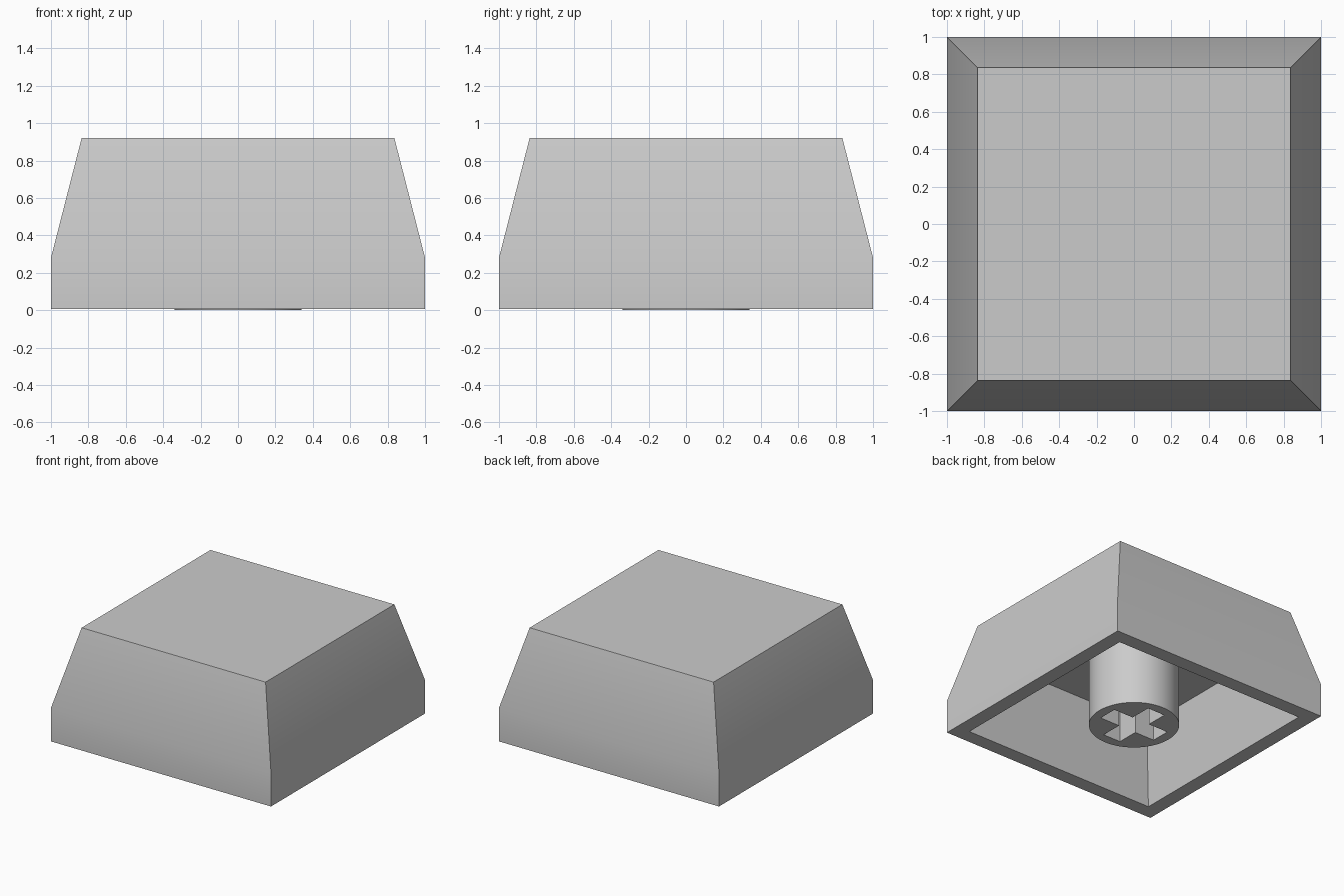
import bpy, bmesh, math

cube = bpy.data.objects.get("Cube")
if cube:
    bpy.data.objects.remove(cube, do_unlink=True)

# Single grey plastic
plastic = bpy.data.materials.new("grey_plastic")
plastic.use_nodes = True
colour = (0.6, 0.6, 0.6, 1)
plastic.diffuse_color = colour
plastic.node_tree.nodes["Principled BSDF"].inputs["Base Color"].default_value = colour

CEILING = 0.64


def finish(name, bm):
    """Turn a bmesh into a shaded object."""
    bmesh.ops.recalc_face_normals(bm, faces=bm.faces)
    mesh = bpy.data.meshes.new(name)
    bm.to_mesh(mesh)
    bm.free()
    mesh.materials.append(plastic)
    obj = bpy.data.objects.new(name, mesh)
    bpy.context.collection.objects.link(obj)
    bpy.ops.object.select_all(action='DESELECT')
    obj.select_set(True)
    bpy.context.view_layer.objects.active = obj
    bpy.ops.object.shade_smooth_by_angle(angle=math.radians(30))
    return obj


# Hollow cap: square rings from the top, down the outside, up the inside
bm = bmesh.new()
profile = [(0.836, 0.92), (1, 0.28), (1, 0.005), (0.88, 0.005), (0.79, CEILING)]
corners = [(-1, -1), (1, -1), (1, 1), (-1, 1)]
rings = [[bm.verts.new((x * w, y * w, z)) for x, y in corners] for w, z in profile]
bm.faces.new(rings[0])
bm.faces.new(rings[-1])
for upper, lower in zip(rings, rings[1:]):
    for i in range(4):
        j = (i + 1) % 4
        bm.faces.new((upper[i], upper[j], lower[j], lower[i]))
finish("cap_shell", bm)

# Round stem with a cross-shaped socket
bm = bmesh.new()
SEGMENTS, RADIUS = 64, 0.34
ARM, HALF = 0.26, 0.08
circle = [(RADIUS * math.cos(math.tau * i / SEGMENTS),
           RADIUS * math.sin(math.tau * i / SEGMENTS)) for i in range(SEGMENTS)]
cross = []
for turn in range(4):
    c, s = [(1, 0), (0, 1), (-1, 0), (0, -1)][turn]
    for x, y in [(ARM, -HALF), (ARM, HALF), (HALF, HALF)]:
        cross.append((x * c - y * s, x * s + y * c))
for outline in (circle, cross):
    loop = [bm.verts.new((x, y, 0)) for x, y in outline]
    for a, b in zip(loop, loop[1:] + loop[:1]):
        bm.edges.new((a, b))
bmesh.ops.triangle_fill(bm, edges=bm.edges[:], use_beauty=True, normal=(0, 0, -1))
# Drop any fill inside the socket
inside = [f for f in bm.faces
          if min(abs(f.calc_center_median().x), abs(f.calc_center_median().y)) < HALF - 0.001
          and max(abs(f.calc_center_median().x), abs(f.calc_center_median().y)) < ARM - 0.001
          and all(v.co.length < RADIUS - 0.01 for v in f.verts)]
bmesh.ops.delete(bm, geom=inside, context='FACES_ONLY')
base = bm.faces[:]
result = bmesh.ops.extrude_face_region(bm, geom=base, use_keep_orig=True)
top = [v for v in result["geom"] if isinstance(v, bmesh.types.BMVert)]
bmesh.ops.translate(bm, verts=top, vec=(0, 0, CEILING))
# The upper end joins the ceiling, so it needs no face
bmesh.ops.delete(bm, geom=[f for f in bm.faces if all(v.co.z > CEILING / 2 for v in f.verts)],
                 context='FACES_ONLY')
finish("stem", bm)
